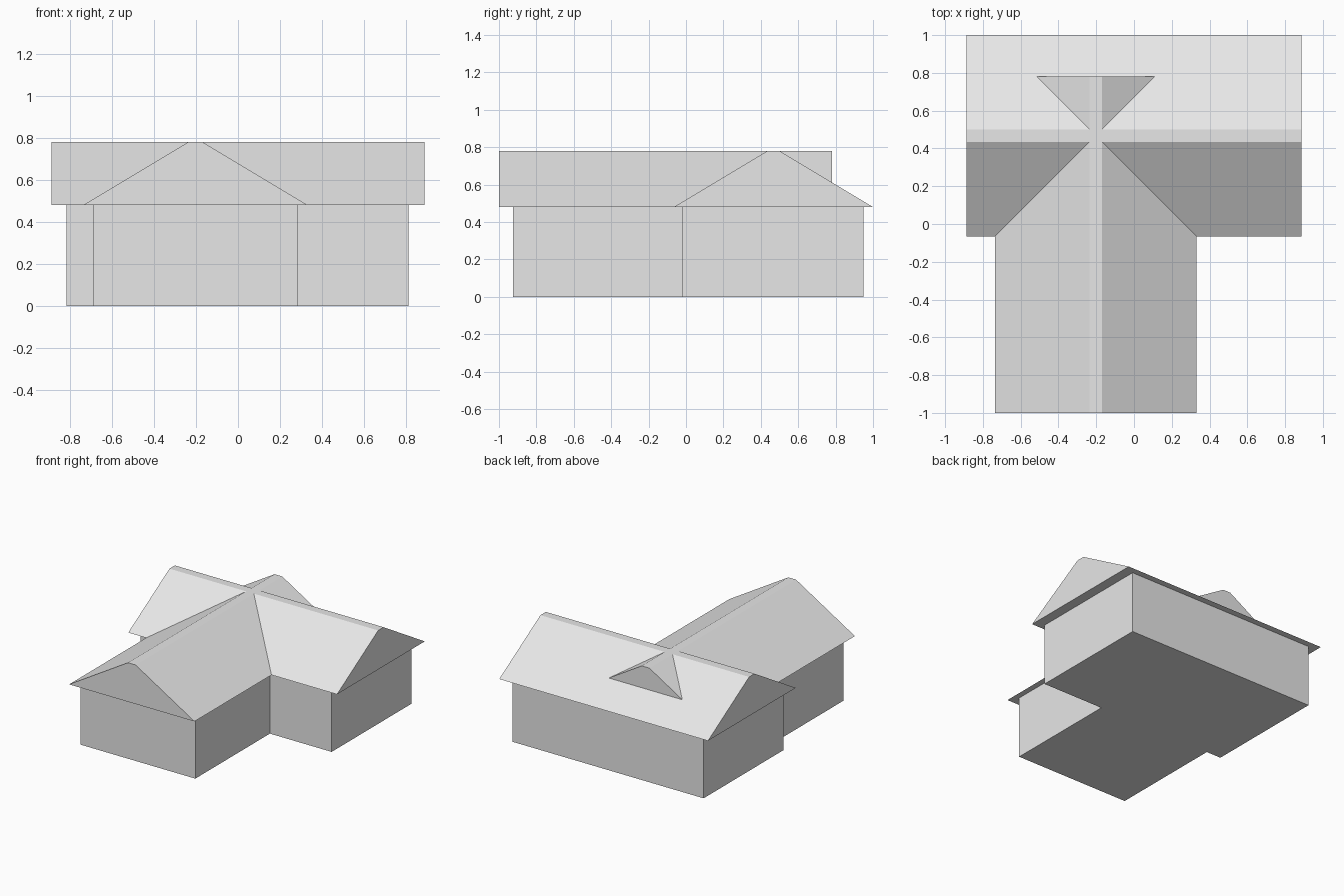
import bpy

cube = bpy.data.objects.get("Cube")
if cube:
    bpy.data.objects.remove(cube, do_unlink=True)

WALL_TOP, RIDGE_TOP, RUN = 0.48, 0.78, 0.5

grey = bpy.data.materials.new("light grey")
grey.use_nodes = True
grey.diffuse_color = (0.8, 0.8, 0.8, 1)
grey.node_tree.nodes["Principled BSDF"].inputs["Base Color"].default_value = (0.8, 0.8, 0.8, 1)


def prism(name, outline, offset):
    """Flat-faced solid made by sweeping a closed outline along an offset."""
    n = len(outline)
    far = [tuple(a + b for a, b in zip(p, offset)) for p in outline]
    faces = [tuple(range(n)), tuple(range(2 * n - 1, n - 1, -1))]
    faces += [(i, i + n, (i + 1) % n + n, (i + 1) % n) for i in range(n)]
    mesh = bpy.data.meshes.new(name)
    mesh.from_pydata(outline + far, [], faces)
    mesh.materials.append(grey)
    obj = bpy.data.objects.new(name, mesh)
    bpy.context.scene.collection.objects.link(obj)
    return obj


def gable(low, high):
    """Gable profile with a narrow flat ridge."""
    return [(low, WALL_TOP), (low + RUN, RIDGE_TOP), (high - RUN, RIDGE_TOP), (high, WALL_TOP)]


# Walls: one L-plan block, its front wing set off centre
plan = [(-0.815, 0.95), (-0.815, -0.02), (-0.69, -0.02), (-0.69, -0.925),
        (0.285, -0.925), (0.285, -0.02), (0.81, -0.02), (0.81, 0.95)]
prism("walls", [(x, y, 0) for x, y in reversed(plan)], (0, 0, WALL_TOP))

# Main roof runs left to right, with overhanging eaves
prism("main_roof", [(-0.887, y, z) for y, z in reversed(gable(-0.065, 1.0))], (1.774, 0, 0))

# Wing roof runs front to back and emerges as a small gable at the rear
prism("wing_roof", [(x, -1, z) for x, z in reversed(gable(-0.735, 0.33))], (0, 1.78, 0))

# Consistent outward normals
import bmesh
for obj in bpy.context.scene.objects:
    if obj.name in ("walls", "main_roof", "wing_roof"):
        bm = bmesh.new()
        bm.from_mesh(obj.data)
        bmesh.ops.recalc_face_normals(bm, faces=bm.faces)
        bm.to_mesh(obj.data)
        bm.free()
